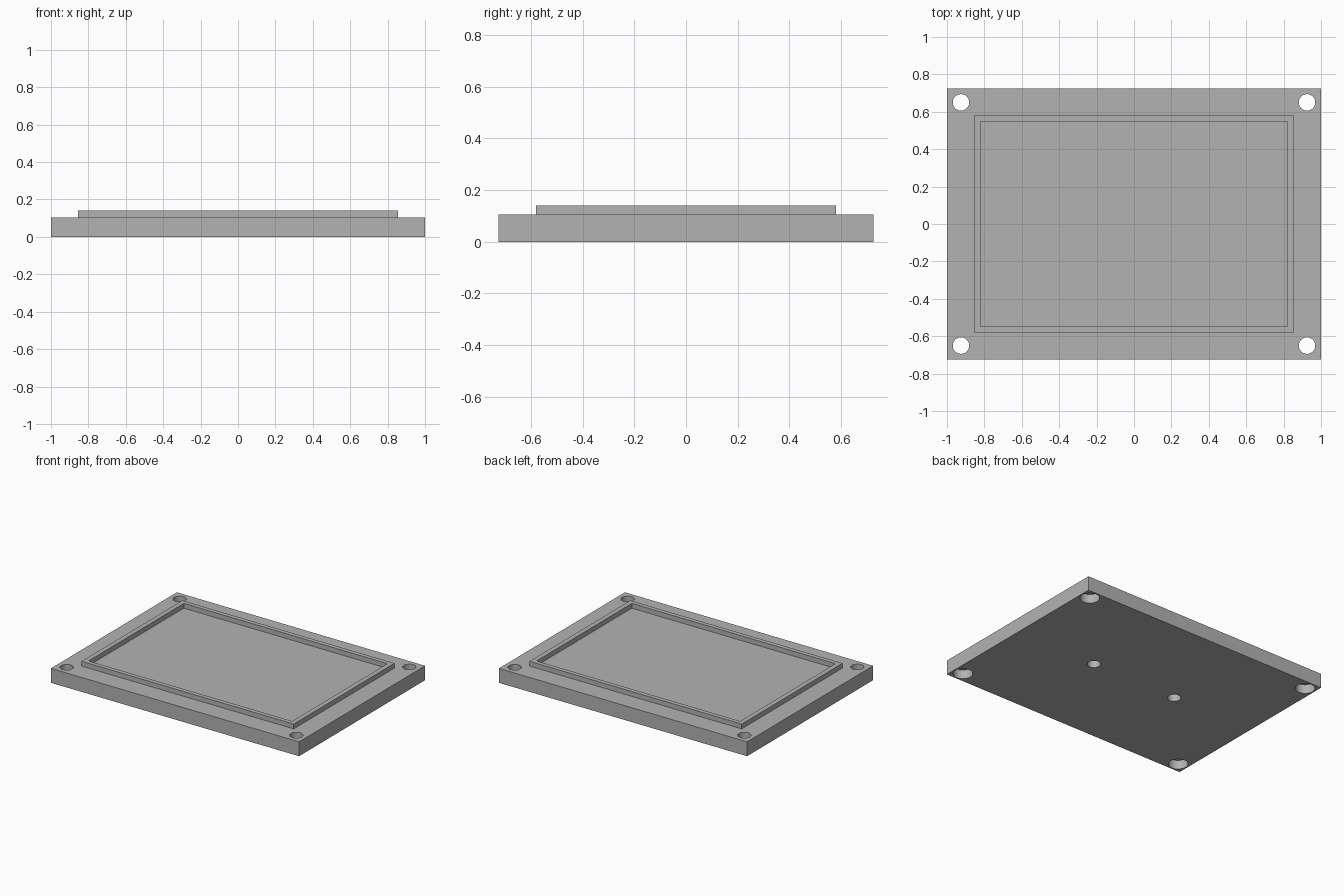
import bpy
import math

if "Cube" in bpy.data.objects:
    bpy.data.objects.remove(bpy.data.objects["Cube"], do_unlink=True)

PLATE_TOP = 0.105
RIM_TOP = 0.14
BORE_DEPTH = 0.065
HOLE_R = 0.044
BORE_R = 0.065

grey = bpy.data.materials.new("plain_grey")
grey.use_nodes = True
colour = (0.45, 0.45, 0.45, 1)
grey.diffuse_color = colour
grey.node_tree.nodes["Principled BSDF"].inputs["Base Color"].default_value = colour


def box(name, half_x, half_y, z0, z1):
    bpy.ops.mesh.primitive_cube_add(size=2, location=(0, 0, (z0 + z1) / 2))
    ob = bpy.context.object
    ob.name = name
    ob.scale = (half_x, half_y, (z1 - z0) / 2)
    bpy.ops.object.transform_apply(location=True, rotation=False, scale=True)
    ob.data.materials.append(grey)
    return ob


def cylinder(name, x, y, radius, z0, z1):
    bpy.ops.mesh.primitive_cylinder_add(vertices=48, radius=radius, depth=z1 - z0,
                                        location=(x, y, (z0 + z1) / 2))
    ob = bpy.context.object
    ob.name = name
    ob.data.materials.append(grey)
    return ob


def cut(target, cutter):
    cutter.hide_render = True
    mod = target.modifiers.new("cut", 'BOOLEAN')
    mod.operation = 'DIFFERENCE'
    mod.solver = 'EXACT'
    mod.object = cutter
    bpy.ops.object.select_all(action='DESELECT')
    target.select_set(True)
    bpy.context.view_layer.objects.active = target
    bpy.ops.object.modifier_apply(modifier=mod.name)
    bpy.data.objects.remove(cutter, do_unlink=True)


# Base plate
plate = box("base_plate", 1.0, 0.725, 0, PLATE_TOP)

# Corner screw holes, wider from below for the screw heads
for sx in (-1, 1):
    for sy in (-1, 1):
        x, y = sx * 0.925, sy * 0.65
        cut(plate, cylinder("screw_hole", x, y, HOLE_R, -0.1, 0.2))
        cut(plate, cylinder("head_bore", x, y, BORE_R, -0.1, BORE_DEPTH))

# Blind mounting holes on the underside
for sx in (-1, 1):
    cut(plate, cylinder("mount_hole", sx * 0.345, 0, HOLE_R, -0.1, BORE_DEPTH))

# Raised locating rim
rim = box("locating_rim", 0.855, 0.58, PLATE_TOP, RIM_TOP)
cut(rim, box("rim_opening", 0.82, 0.548, 0, 0.2))

# Smooth hole walls, sharp edges elsewhere
bpy.ops.object.select_all(action='DESELECT')
plate.select_set(True)
bpy.context.view_layer.objects.active = plate
bpy.ops.object.shade_smooth_by_angle(angle=math.radians(30))
